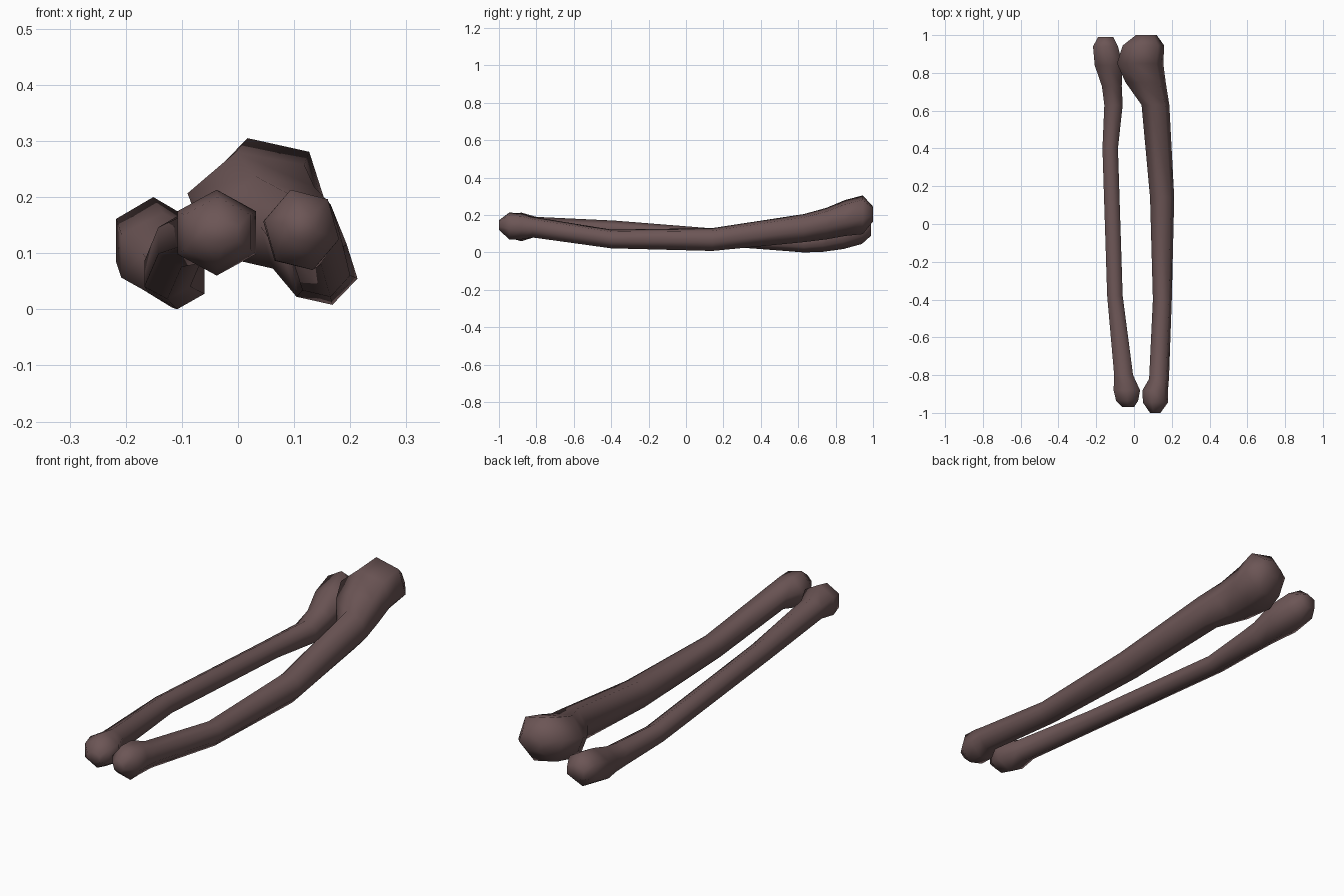
import bpy, bmesh, math

mat = bpy.data.materials.new("dark_bone")
mat.diffuse_color = (0.15, 0.092, 0.092, 1)


def bone(name, phase, sections):
    """Loft six-sided rings along y; each section is y, x min/max, z min/max."""
    angles = [math.radians(phase + 60 * i) for i in range(6)]
    w = max(abs(math.cos(a)) for a in angles)
    h = max(abs(math.sin(a)) for a in angles)
    bm = bmesh.new()
    rings = []
    for y, x0, x1, z0, z1 in sections:
        cx, cz, rx, rz = (x0 + x1) / 2, (z0 + z1) / 2, (x1 - x0) / 2 / w, (z1 - z0) / 2 / h
        rings.append([bm.verts.new((cx + rx * math.cos(a), y, cz + rz * math.sin(a)))
                      for a in angles])
    for a, b in zip(rings, rings[1:]):
        for i in range(6):
            j = (i + 1) % 6
            bm.faces.new((a[i], a[j], b[j], b[i]))
    bm.faces.new(rings[0])
    bm.faces.new(rings[-1])
    bmesh.ops.recalc_face_normals(bm, faces=bm.faces)
    for f in bm.faces:
        f.smooth = True
    me = bpy.data.meshes.new(name)
    bm.to_mesh(me)
    bm.free()
    me.materials.append(mat)
    ob = bpy.data.objects.new(name, me)
    bpy.context.collection.objects.link(ob)


# Thick bone with the large rear knuckle
bone("thick_bone", -13, [
    (-1.00, .085, .140, .120, .172),
    (-.945, .047, .180, .070, .213),
    (-.88, .045, .180, .070, .210),
    (-.82, .080, .185, .080, .190),
    (-.40, .100, .200, .022, .122),
    (.14, .085, .213, .008, .130),
    (.63, .040, .187, .055, .205),
    (.75, -.045, .168, .070, .238),
    (.85, -.090, .155, .088, .280),
    (.945, -.060, .160, .098, .305),
    (1.00, .010, .120, .165, .245),
])

# Thin bone bowing beside it
bone("thin_bone", 30, [
    (-.97, -.060, .000, .110, .160),
    (-.935, -.095, .022, .075, .200),
    (-.88, -.108, .032, .060, .213),
    (-.80, -.105, -.005, .085, .190),
    (-.38, -.142, -.060, .075, .170),
    (.40, -.167, -.085, .018, .108),
    (.63, -.157, -.060, .000, .110),
    (.73, -.170, -.065, .003, .132),
    (.84, -.208, -.060, .018, .172),
    (.94, -.217, -.085, .045, .200),
    (.99, -.190, -.110, .090, .160),
])
